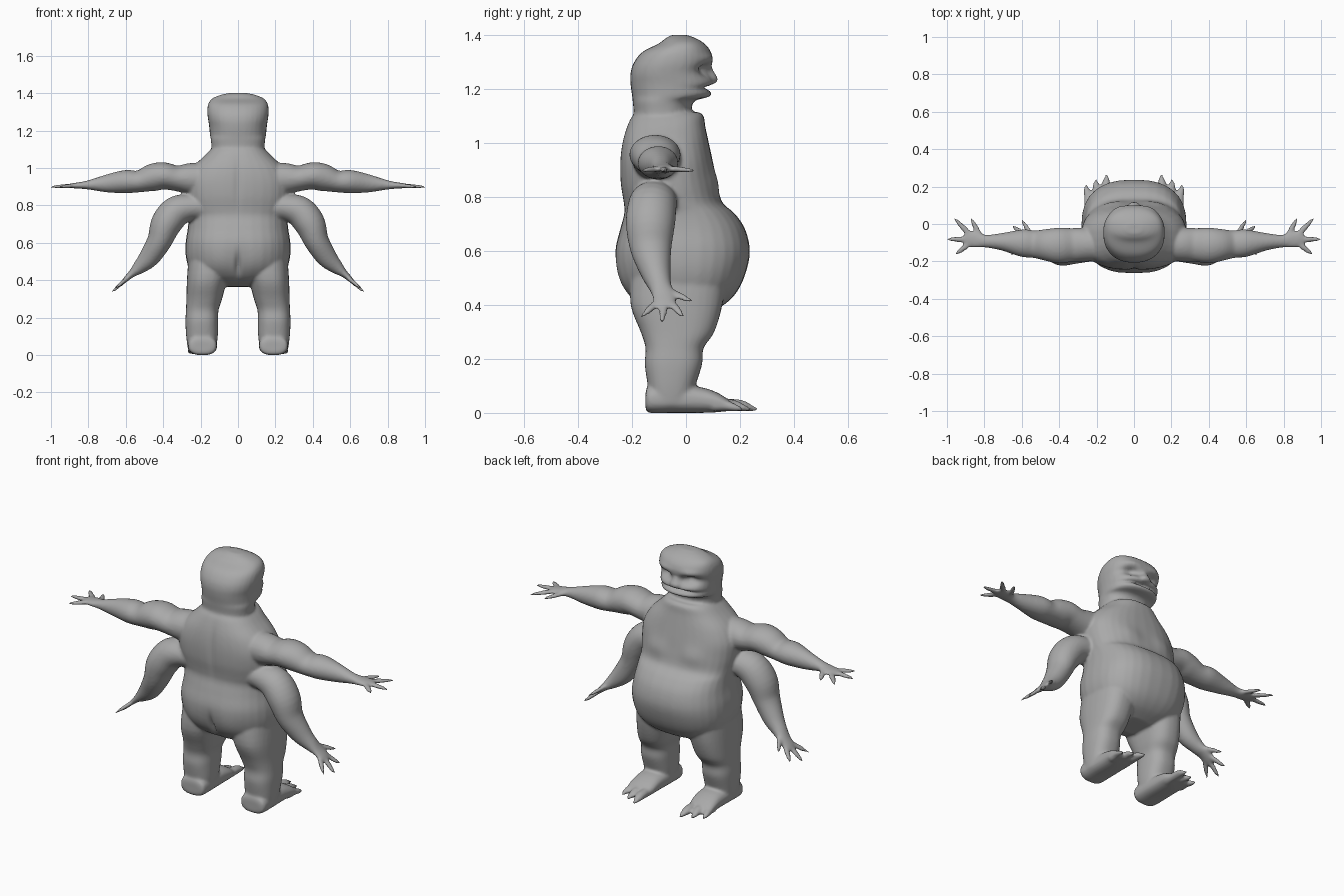
import bpy, bmesh, math
from mathutils import Vector

grey = bpy.data.materials.new("skin grey")
grey.diffuse_color = (0.4, 0.4, 0.4, 1)
body_bm = bmesh.new()


def spline(rows, n=4):
    """Catmull-Rom through rows of numbers."""
    out = []
    for i in range(len(rows) - 1):
        a, b, c, d = rows[max(i - 1, 0)], rows[i], rows[i + 1], rows[min(i + 2, len(rows) - 1)]
        for k in range(n):
            t = k / n
            out.append([0.5 * (2 * q + (r - p) * t + (2 * p - 5 * q + 4 * r - s) * t * t
                               + (3 * q - p - 3 * r + s) * t ** 3) for p, q, r, s in zip(a, b, c, d)])
    return out + [list(rows[-1])]


def loft(rows, ref, flat=None, power=2.0, sides=32, mirror=False):
    """Closed tube; rows are x, y, z, radius along ref, radius across."""
    rows = spline(rows)
    for s in ((1, -1) if mirror else (1,)):
        rings = []
        for i, (x, y, z, ra, rb) in enumerate(rows):
            c = Vector((x, y, z))
            p, q = rows[max(i - 1, 0)], rows[min(i + 1, len(rows) - 1)]
            t = Vector(flat) if flat else (Vector(q[:3]) - Vector(p[:3])).normalized()
            a = Vector(ref)
            a = (a - t * a.dot(t)).normalized()
            b = t.cross(a)
            ring = []
            for k in range(sides):
                w = 2 * math.pi * k / sides
                cu, sv = math.cos(w), math.sin(w)
                e = 2 / power
                v = c + a * max(ra, .002) * math.copysign(abs(cu) ** e, cu) \
                    + b * max(rb, .002) * math.copysign(abs(sv) ** e, sv)
                ring.append(body_bm.verts.new((v.x * s, v.y, v.z)))
            rings.append(ring)
        faces = []
        for r0, r1 in zip(rings, rings[1:]):
            for k in range(sides):
                j = (k + 1) % sides
                faces.append(body_bm.faces.new((r0[k], r0[j], r1[j], r1[k])))
        faces += [body_bm.faces.new(rings[0][::-1]), body_bm.faces.new(rings[-1])]
        bmesh.ops.recalc_face_normals(body_bm, faces=faces)


X, Y, Z = (1, 0, 0), (0, 1, 0), (0, 0, 1)


def upright(rows, **kw):
    """Loft from rows of z, back y, front y, left x, right x."""
    loft([(0.5 * (l + r), 0.5 * (b + f), z, 0.5 * (f - b), 0.5 * (r - l)) for z, b, f, l, r in rows],
         Y, flat=Z, **kw)


def sym(rows):
    return [(z, b, f, -h, h) for z, b, f, h in rows]


# torso with hanging belly
upright(sym([(.365, -.08, .07, .10), (.40, -.17, .14, .20), (.45, -.22, .19, .255), (.52, -.25, .222, .278),
             (.60, -.262, .237, .28), (.68, -.245, .22, .268), (.74, -.23, .18, .265), (.78, -.232, .135, .272),
             (.85, -.243, .115, .282), (.93, -.245, .10, .28), (1.0, -.237, .085, .245), (1.06, -.22, .072, .185),
             (1.10, -.20, .066, .145), (1.115, -.17, .05, .12)]), power=2.5)
# neck and skull
upright(sym([(1.0, -.21, .02, .15), (1.1, -.195, .02, .142), (1.155, -.198, .03, .146), (1.175, -.20, .09, .15),
             (1.22, -.206, .105, .154), (1.26, -.206, .09, .16), (1.30, -.193, .098, .165),
             (1.34, -.16, .092, .16), (1.37, -.10, .068, .14), (1.39, -.075, .035, .095),
             (1.402, -.05, .0, .04)]), power=2.3)
# nose tip
upright(sym([(1.215, .04, .10, .025), (1.235, .03, .12, .04), (1.26, .03, .108, .035), (1.30, .03, .09, .02)]))
# legs
upright([(.52, -.20, .15, .03, .265), (.40, -.205, .135, .06, .273), (.30, -.168, .105, .085, .276),
         (.24, -.15, .065, .104, .278), (.18, -.153, .06, .106, .281), (.10, -.142, .035, .108, .277),
         (.03, -.135, .02, .118, .268)], power=2.5, mirror=True)
# feet
loft([(.19, -.15, .045, .05, .03), (.19, -.135, .05, .075, .05), (.19, -.05, .05, .078, .05),
      (.19, .05, .048, .075, .048), (.192, .11, .04, .075, .038), (.195, .15, .03, .07, .024),
      (.197, .172, .02, .06, .012)], X, flat=Y, power=2.5, mirror=True)
# toes
for x0, x1, y1 in ((.15, .147, .268), (.197, .203, .242), (.242, .254, .213)):
    loft([(x0, .10, .03, .025, .026), (x0, y1 - .07, .028, .025, .022), (x1, y1 - .03, .019, .017, .013),
          (x1, y1, .012, .004, .005)], X, sides=12, mirror=True)
# upper arms
loft([(.15, -.11, .94, .09, .09), (.26, -.11, .943, .09, .083), (.33, -.112, .945, .09, .068),
      (.40, -.115, .958, .095, .073), (.46, -.112, .948, .087, .073), (.53, -.108, .928, .074, .058),
      (.60, -.102, .927, .073, .062), (.70, -.095, .917, .048, .048), (.79, -.092, .910, .034, .027),
      (.84, -.085, .907, .042, .018), (.89, -.08, .905, .042, .013), (.91, -.08, .903, .03, .009)],
     Y, mirror=True)
# lower arms
loft([(.17, -.115, .79, .08, .075), (.25, -.118, .79, .085, .072), (.33, -.125, .767, .09, .083),
      (.385, -.132, .70, .091, .082), (.42, -.13, .61, .077, .066), (.475, -.112, .522, .056, .055),
      (.53, -.095, .467, .042, .036), (.565, -.083, .437, .043, .021), (.60, -.08, .405, .042, .014),
      (.615, -.08, .39, .03, .009)], Y, mirror=True)


def finger(a, b, normal):
    """Pointed finger from a to b, mirrored."""
    a, b = Vector(a), Vector(b)
    rows = [(*a.lerp(b, t), h, w) for t, h, w in ((0, .011, .016), (.4, .011, .016), (.75, .009, .012), (1.06, .003, .004))]
    loft(rows, normal, sides=12, mirror=True)


# upper hands: three fingers and a thumb
for a, b in (((.88, -.055), (.96, .03)), ((.89, -.082), (1.0, -.082)), ((.88, -.105), (.955, -.163)),
             ((.825, -.06), (.872, .03))):
    finger((*a, .905), (*b, .899), Z)
# lower hands
for a, b in (((.59, -.055, .41), (.652, -.01, .355)), ((.60, -.082, .405), (.675, -.09, .335)),
             ((.59, -.105, .412), (.655, -.165, .357)), ((.55, -.06, .45), (.60, .022, .413))):
    finger(a, b, (.65, 0, .75))

# fuse everything into one skin
mesh = bpy.data.meshes.new("creature_body")
body_bm.to_mesh(mesh)
body_bm.free()
body = bpy.data.objects.new("creature_body", mesh)
bpy.context.collection.objects.link(body)
bpy.context.view_layer.objects.active = body
body.select_set(True)
m = body.modifiers.new("fuse", 'REMESH')
m.mode = 'VOXEL'
m.voxel_size = 0.008
bpy.ops.object.modifier_apply(modifier=m.name)
m = body.modifiers.new("soften", 'SMOOTH')
m.factor = 0.5
m.iterations = 5
bpy.ops.object.modifier_apply(modifier=m.name)

# facial creases: centre, gaussian size, depth
dents = [((0, .10, 1.202), (.10, .08, .011), .045)]
for s in (-1, 1):
    dents += [((s * .085, .085, 1.272), (.045, .06, .02), .03),      # eye sockets
              ((s * .075, .07, 1.315), (.05, .05, .016), -.008),     # brows
              ((s * .12, .13, .86), (.07, .06, .05), -.012),         # chest bulges
              ((s * .10, -.25, .50), (.07, .08, .08), -.008)]        # buttocks
dents += [((0, -.25, .47), (.015, .06, .07), .02), ((0, -.25, .92), (.02, .05, .15), .008)]
mesh = body.data
offs = []
for v in mesh.vertices:
    amount = 0
    for c, r, d in dents:
        q = sum(((v.co[i] - c[i]) / r[i]) ** 2 for i in range(3))
        if q < 9:
            amount -= d * math.exp(-q)
    offs.append(v.normal * amount)
for v, o in zip(mesh.vertices, offs):
    v.co += o
    v.co.z = max(v.co.z, 0.0)
mesh.materials.clear()
mesh.materials.append(grey)
for p in mesh.polygons:
    p.material_index = 0
    p.use_smooth = True
